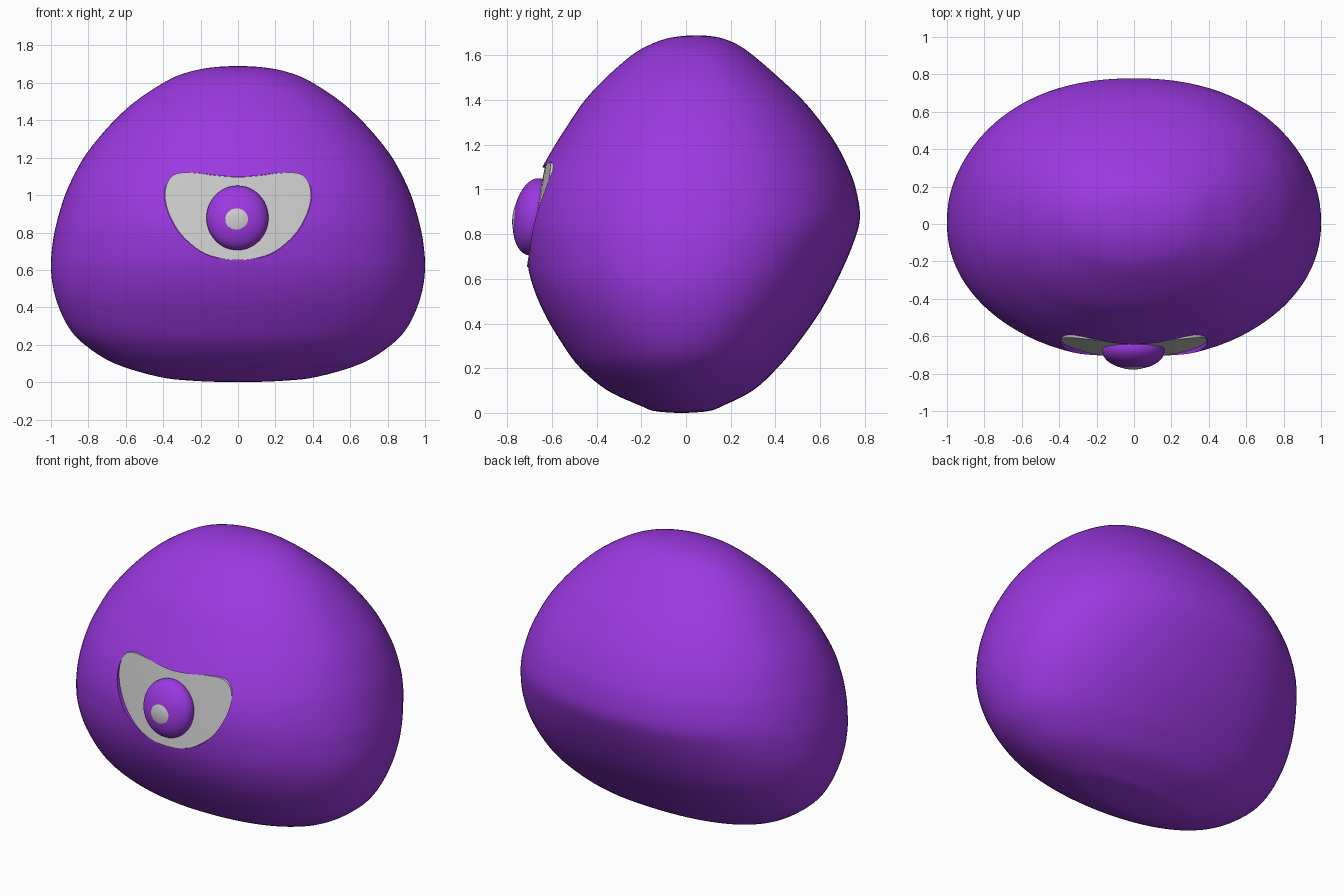
import bpy, bmesh, math
from mathutils import Vector

if "Cube" in bpy.data.objects:
    bpy.data.objects.remove(bpy.data.objects["Cube"])

purple = bpy.data.materials.new("purple")
purple.diffuse_color = (0.33, 0.04, 0.75, 1)
purple.use_nodes = True
purple.node_tree.nodes["Principled BSDF"].inputs["Base Color"].default_value = purple.diffuse_color


def catmull(p0, p1, p2, p3, t):
    return [0.5 * (2 * b + (c - a) * t + (2 * a - 5 * b + 4 * c - d) * t * t
                   + (3 * b - a - 3 * c + d) * t ** 3)
            for a, b, c, d in zip(p0, p1, p2, p3)]


def finish(name, bm, mat=None):
    bmesh.ops.recalc_face_normals(bm, faces=bm.faces)
    me = bpy.data.meshes.new(name)
    bm.to_mesh(me)
    bm.free()
    ob = bpy.data.objects.new(name, me)
    bpy.context.collection.objects.link(ob)
    if mat:
        me.materials.append(mat)
    return ob


def smooth(ob):
    bpy.ops.object.select_all(action='DESELECT')
    ob.select_set(True)
    bpy.context.view_layer.objects.active = ob
    bpy.ops.object.shade_smooth_by_angle(angle=math.radians(35))


def bridge(bm, a, b):
    n = len(a)
    for i in range(n):
        j = (i + 1) % n
        bm.faces.new((a[i], a[j], b[j], b[i]))


def fan(bm, ring, tip):
    for i in range(len(ring)):
        bm.faces.new((ring[i], ring[(i + 1) % len(ring)], tip))


# body: height, half width, front depth, back depth
KEYS = [(0, 0, 0, 0), (.008, .25, .12, .12), (.03, .43, .18, .18),
        (.1, .66, .335, .315), (.2, .82, .46, .42), (.3, .91, .54, .50),
        (.45, .975, .635, .60), (.6, 1, .70, .675), (.75, .99, .73, .735),
        (.87, .965, .735, .763), (1, .925, .71, .74), (1.1, .88, .668, .70),
        (1.2, .825, .615, .645), (1.3, .75, .555, .572), (1.4, .66, .49, .485),
        (1.5, .55, .40, .375), (1.6, .40, .29, .255), (1.65, .29, .205, .18),
        (1.68, .16, .115, .10), (1.69, 0, 0, 0)]


def mirrored(k):
    return (k[0], -k[1], -k[2], -k[3])


def axis_y(z):
    return -.02 + .041 * z


def body_mesh():
    pts = [mirrored(KEYS[1])] + KEYS + [mirrored(KEYS[-2])]
    bm = bmesh.new()
    rings, n, steps = [], 96, 4
    for k in range(1, len(pts) - 2):
        for s in range(steps):
            if k == 1 and s == 0:
                continue
            z, w, f, b = catmull(*pts[k - 1:k + 3], s / steps)
            ring = []
            for i in range(n):
                a = 2 * math.pi * i / n
                c, sn = math.cos(a), math.sin(a)
                e = 2 / (2.2 if sn > 0 else 2.1)
                x = math.copysign(abs(c) ** e, c) * w
                y = math.copysign(abs(sn) ** e, sn) * (b if sn > 0 else f)
                ring.append(bm.verts.new((x, y + axis_y(z), z)))
            rings.append(ring)
    for r0, r1 in zip(rings, rings[1:]):
        bridge(bm, r0, r1)
    fan(bm, rings[0], bm.verts.new((0, axis_y(0), 0)))
    fan(bm, rings[-1], bm.verts.new((0, axis_y(1.69), 1.69)))
    return bm


# eye opening: half outline, mirrored and smoothed
HALF = [(0, 1.097), (.12, 1.105), (.22, 1.118), (.30, 1.12), (.355, 1.10),
        (.385, 1.045), (.388, .97), (.36, .88), (.30, .785), (.2, .70),
        (.1, .663), (0, .652)]


def eye_outline():
    loop = HALF + [(-x, z) for x, z in HALF[-2:0:-1]]
    n = len(loop)
    return [catmull(*[loop[(k + d) % n] for d in (-1, 0, 1, 2)], s / 4)
            for k in range(n) for s in range(4)]


def eye_y(x, z):
    return -.632 - (1.1 - z) * .18 - .05 * (1.1 - z) * (z - .65) + .2 * x * x


def eye_slab(name, back, front, scale=1.0):
    # solid with a curved back; front is an offset (curved too)
    bm = bmesh.new()
    outline = eye_outline()
    sides = []
    for off in (back, front):
        rings = []
        for t in (1, .75, .5, .25):
            ring = []
            for x, z in outline:
                px, pz = x * t * scale, .9 + (z - .9) * t * scale
                ring.append(bm.verts.new((px, eye_y(px, pz) + off, pz)))
            rings.append(ring)
        for r0, r1 in zip(rings, rings[1:]):
            bridge(bm, r0, r1)
        fan(bm, rings[-1], bm.verts.new((0, eye_y(0, .9) + off, .9)))
        sides.append(rings[0])
    bridge(bm, *sides)
    return finish(name, bm)


def ellipsoid(name, loc, radii, tilt, mat=None):
    bpy.ops.mesh.primitive_uv_sphere_add(segments=48, ring_count=24, location=loc)
    ob = bpy.context.object
    ob.name = name
    ob.scale = radii
    ob.rotation_euler.x = math.radians(tilt)
    if mat:
        ob.data.materials.append(mat)
    smooth(ob)


body = finish("body", body_mesh(), purple)

# shallow socket cut into the body
cutter = eye_slab("socket_cutter", .012, -.3, 1.006)
cutter.hide_render = True
cut = body.modifiers.new("socket", 'BOOLEAN')
cut.operation = 'DIFFERENCE'
cut.solver = 'EXACT'
cut.object = cutter
bpy.context.view_layer.objects.active = body
bpy.ops.object.modifier_apply(modifier=cut.name)
bpy.data.objects.remove(cutter)
body.data.validate()
smooth(body)

# eye parts
smooth(eye_slab("eye_white", .02, 0))
ellipsoid("iris", (-.003, -.68, .878), (.166, .093, .174), -9, purple)
ellipsoid("pupil", (-.005, -.747, .862), (.084, .031, .084), -2)
